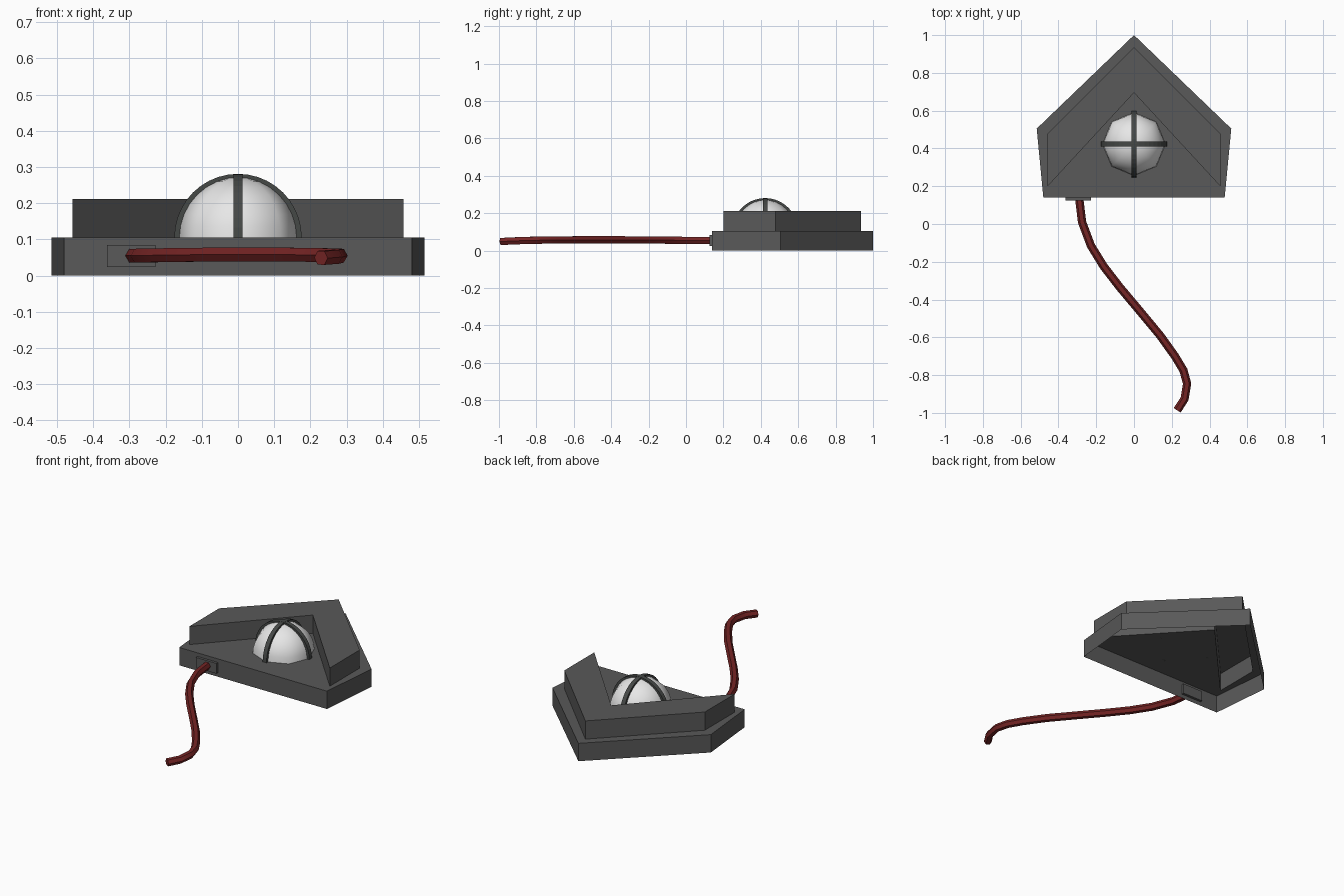
import bpy, bmesh, math
from mathutils import Vector

if "Cube" in bpy.data.objects:
    bpy.data.objects.remove(bpy.data.objects["Cube"])


def material(name, rgb):
    m = bpy.data.materials.new(name)
    m.diffuse_color = (*rgb, 1)
    m.use_nodes = True
    m.node_tree.nodes["Principled BSDF"].inputs["Base Color"].default_value = m.diffuse_color
    return m


GREY = material("dark grey", (0.10, 0.10, 0.10))
RIB = material("charcoal", (0.06, 0.065, 0.062))
WHITE = material("lamp white", (0.8, 0.8, 0.8))
RED = material("cable red", (0.18, 0.018, 0.018))


def finish(name, bm, mat, smooth=False):
    me = bpy.data.meshes.new(name)
    for f in bm.faces:
        f.smooth = smooth
    bm.to_mesh(me)
    bm.free()
    ob = bpy.data.objects.new(name, me)
    bpy.context.collection.objects.link(ob)
    me.materials.append(mat)
    return ob


# Housing: hollow five-sided base with a raised hollow chevron, open underneath
STEP, TOP = 0.105, 0.212
base = [(-0.48, 0.14), (-0.515, 0.505), (0, 1.0), (0.515, 0.505), (0.48, 0.14)]
chevron = [(-0.457, 0.2), (-0.457, 0.478), (0, 0.935), (0.457, 0.478), (0.457, 0.2), (0, 0.695)]
bm = bmesh.new()


def ring(points, z):
    return [bm.verts.new((x, y, z)) for x, y in points]


def walls(lo, hi):
    n = len(lo)
    for i in range(n):
        j = (i + 1) % n
        bm.faces.new((lo[j], lo[i], hi[i], hi[j]))


b0, b1 = ring(base, 0), ring(base, STEP)
c0, c1 = ring(chevron, STEP), ring(chevron, TOP)
walls(b0, b1)
walls(c0, c1)
for i in range(4):
    bm.faces.new((b1[i + 1], b1[i], c0[i], c0[i + 1]))
bm.faces.new((b1[0], b1[4], c0[4], c0[5], c0[0]))
bm.faces.new((c1[0], c1[5], c1[2], c1[1]))
bm.faces.new((c1[5], c1[4], c1[3], c1[2]))
finish("housing", bm, GREY)

# Lamp dome: eight-sided half sphere
CENTRE = Vector((0, 0.423, STEP))
bm = bmesh.new()
bmesh.ops.create_uvsphere(bm, u_segments=8, v_segments=16, radius=0.167)
bmesh.ops.delete(bm, geom=[v for v in bm.verts if v.co.z < -1e-4], context='VERTS')
bmesh.ops.translate(bm, verts=bm.verts, vec=CENTRE)
finish("lamp_dome", bm, WHITE, True)


# Guard ribs: two crossed half hoops with a rectangular section
def rib(name, along, across):
    bm = bmesh.new()
    rows, n, w = [], 20, 0.0125
    for i in range(n + 1):
        a = math.pi * i / n
        d = Vector(along) * math.cos(a) + Vector((0, 0, math.sin(a)))
        rows.append([bm.verts.new(CENTRE + d * r + Vector(across) * s)
                     for r, s in ((0.16, -w), (0.176, -w), (0.176, w), (0.16, w))])
    for p, q in zip(rows, rows[1:]):
        for k in range(4):
            bm.faces.new((p[k], p[(k + 1) % 4], q[(k + 1) % 4], q[k]))
    bm.faces.new(rows[0])
    bm.faces.new(rows[-1])
    bmesh.ops.recalc_face_normals(bm, faces=bm.faces)
    finish(name, bm, RIB)


rib("guard_rib_side", (1, 0, 0), (0, 1, 0))
rib("guard_rib_front", (0, 1, 0), (1, 0, 0))

# Cable socket: small block through the front wall
bm = bmesh.new()
bmesh.ops.create_cube(bm, size=1)
bmesh.ops.scale(bm, verts=bm.verts, vec=(0.134, 0.03, 0.06))
bmesh.ops.translate(bm, verts=bm.verts, vec=(-0.295, 0.14, 0.054))
finish("cable_socket", bm, GREY)

# Cable: six-sided tube swept along a winding path
path = [(-0.29, 0.135, 0.055), (-0.275, 0.01, 0.055), (-0.228, -0.115, 0.056),
        (-0.16, -0.225, 0.057), (-0.075, -0.335, 0.058), (0.03, -0.46, 0.058),
        (0.138, -0.59, 0.058), (0.217, -0.70, 0.057), (0.262, -0.775, 0.056),
        (0.281, -0.845, 0.055), (0.268, -0.925, 0.052), (0.229, -0.986, 0.049)]
cu = bpy.data.curves.new("cable", 'CURVE')
cu.dimensions = '3D'
cu.bevel_depth = 0.022
cu.bevel_resolution = 1
cu.use_fill_caps = True
sp = cu.splines.new('POLY')
sp.points.add(len(path) - 1)
for p, co in zip(sp.points, path):
    p.co = (*co, 1)
sp.use_smooth = True
cable = bpy.data.objects.new("cable", cu)
bpy.context.collection.objects.link(cable)
cu.materials.append(RED)
bpy.context.view_layer.objects.active = cable
cable.select_set(True)
bpy.ops.object.convert(target='MESH')
bpy.ops.object.shade_smooth_by_angle(angle=math.radians(50))
